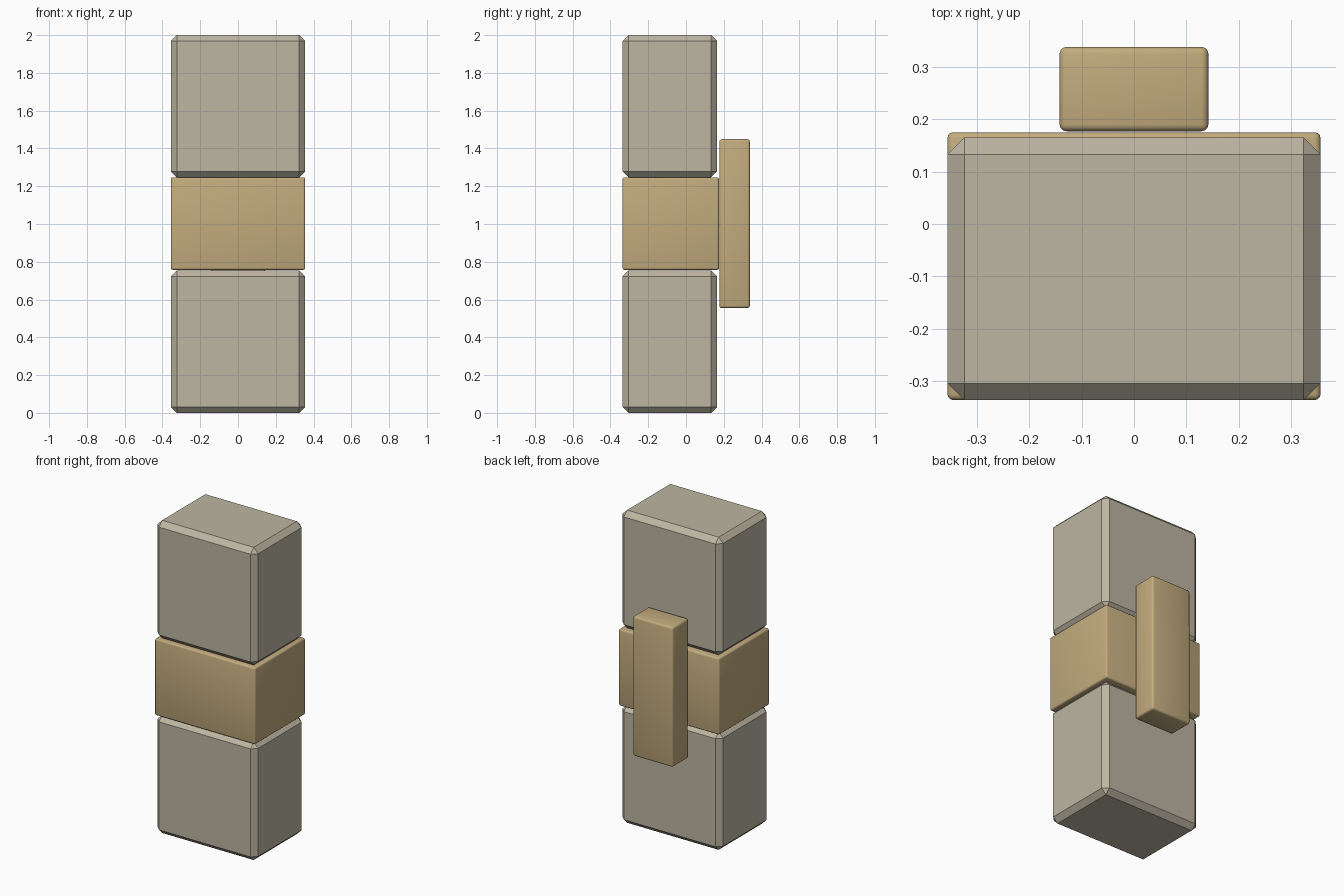
import bpy

if "Cube" in bpy.data.objects:
    bpy.data.objects.remove(bpy.data.objects["Cube"])


def material(name, rgb):
    m = bpy.data.materials.new(name)
    m.diffuse_color = (*rgb, 1)
    m.use_nodes = True
    m.node_tree.nodes["Principled BSDF"].inputs["Base Color"].default_value = m.diffuse_color
    return m


stone = material("warm grey", (0.51, 0.465, 0.365))
gold = material("dull gold", (0.545, 0.413, 0.21))


def block(name, lo, hi, mat, bevel, segments, smooth):
    """Bevelled box between two corners."""
    centre = [(a + b) / 2 for a, b in zip(lo, hi)]
    bpy.ops.mesh.primitive_cube_add(size=1, location=centre)
    ob = bpy.context.object
    ob.name = name
    ob.scale = [b - a for a, b in zip(lo, hi)]
    bpy.ops.object.transform_apply(location=False, rotation=False, scale=True)
    ob.data.materials.append(mat)
    mod = ob.modifiers.new("bevel", 'BEVEL')
    mod.width = bevel
    mod.segments = segments
    if smooth:
        bpy.ops.object.shade_smooth()
    return ob


# Chamfered lower and upper bodies
for name, z0, z1 in (("lower_body", 0, 0.755), ("upper_body", 1.247, 2.0)):
    block(name, (-0.356, -0.336, z0), (0.356, 0.165, z1), stone, 0.032, 1, False)

# Middle band, softly rounded
block("middle_band", (-0.356, -0.336, 0.757), (0.356, 0.175, 1.247), gold, 0.011, 3, True)

# Upright bar on the back
block("back_bar", (-0.142, 0.177, 0.555), (0.142, 0.338, 1.449), gold, 0.013, 3, True)
